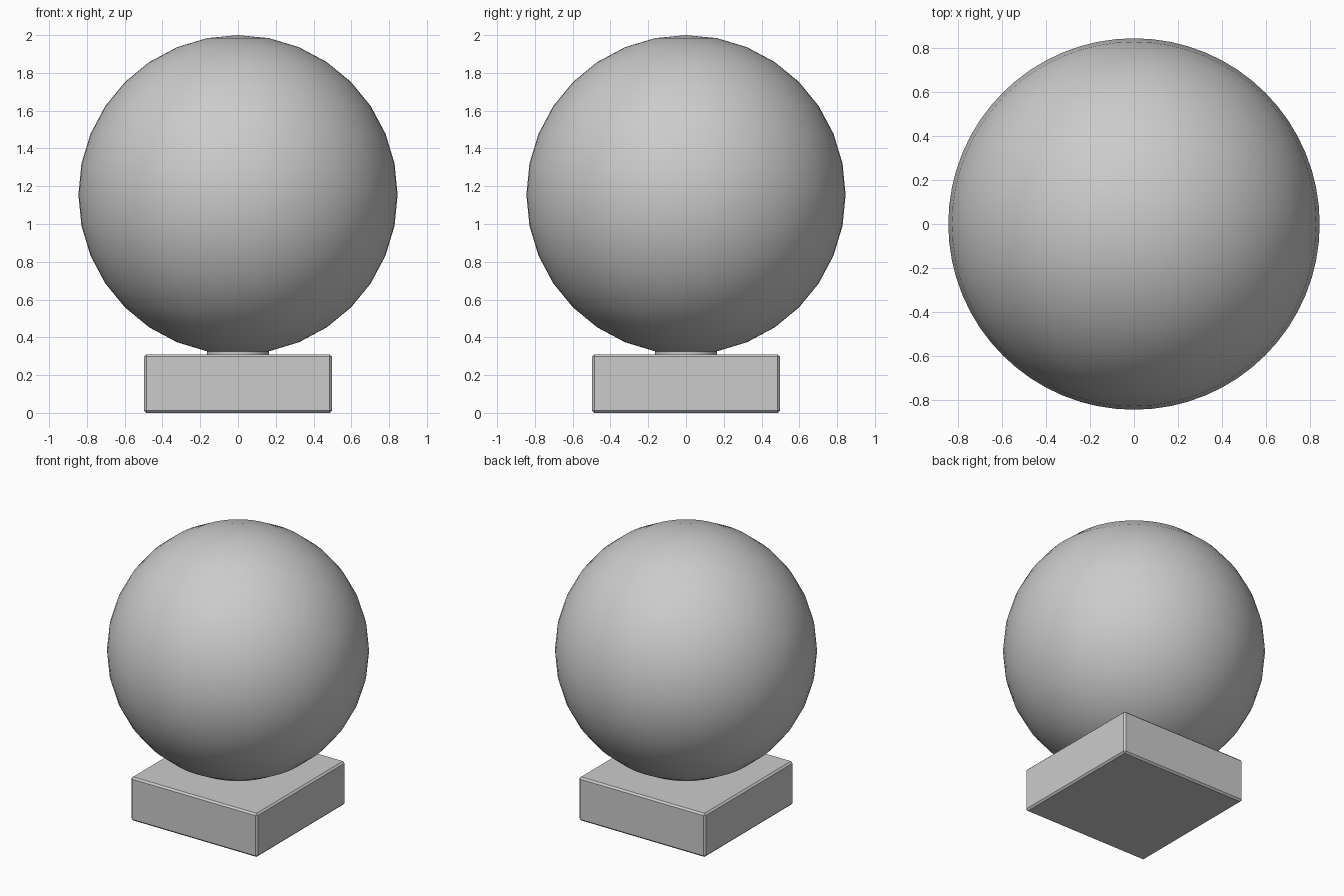
import bpy

if "Cube" in bpy.data.objects:
    bpy.data.objects.remove(bpy.data.objects["Cube"])

BASE_H = 0.31
RADIUS = 0.845


def smooth(obj, angle=0.6):
    bpy.ops.object.select_all(action='DESELECT')
    obj.select_set(True)
    bpy.context.view_layer.objects.active = obj
    bpy.ops.object.shade_smooth_by_angle(angle=angle)


# Square plinth with a narrow chamfer
bpy.ops.mesh.primitive_cube_add(size=1, location=(0, 0, BASE_H / 2))
base = bpy.context.object
base.name = "square_base"
base.scale = (0.995, 0.995, BASE_H)
bpy.ops.object.transform_apply(location=False, rotation=False, scale=True)
bevel = base.modifiers.new("chamfer", 'BEVEL')
bevel.width = 0.012
bevel.segments = 1

# Thin neck where the ball meets the plinth
bpy.ops.mesh.primitive_cylinder_add(vertices=64, radius=0.165, depth=0.03,
                                    location=(0, 0, BASE_H + 0.003))
neck = bpy.context.object
neck.name = "neck"
smooth(neck)

# Large ball resting on the plinth
bpy.ops.mesh.primitive_uv_sphere_add(segments=64, ring_count=16, radius=RADIUS,
                                     location=(0, 0, BASE_H + RADIUS))
ball = bpy.context.object
ball.name = "ball"
smooth(ball)
